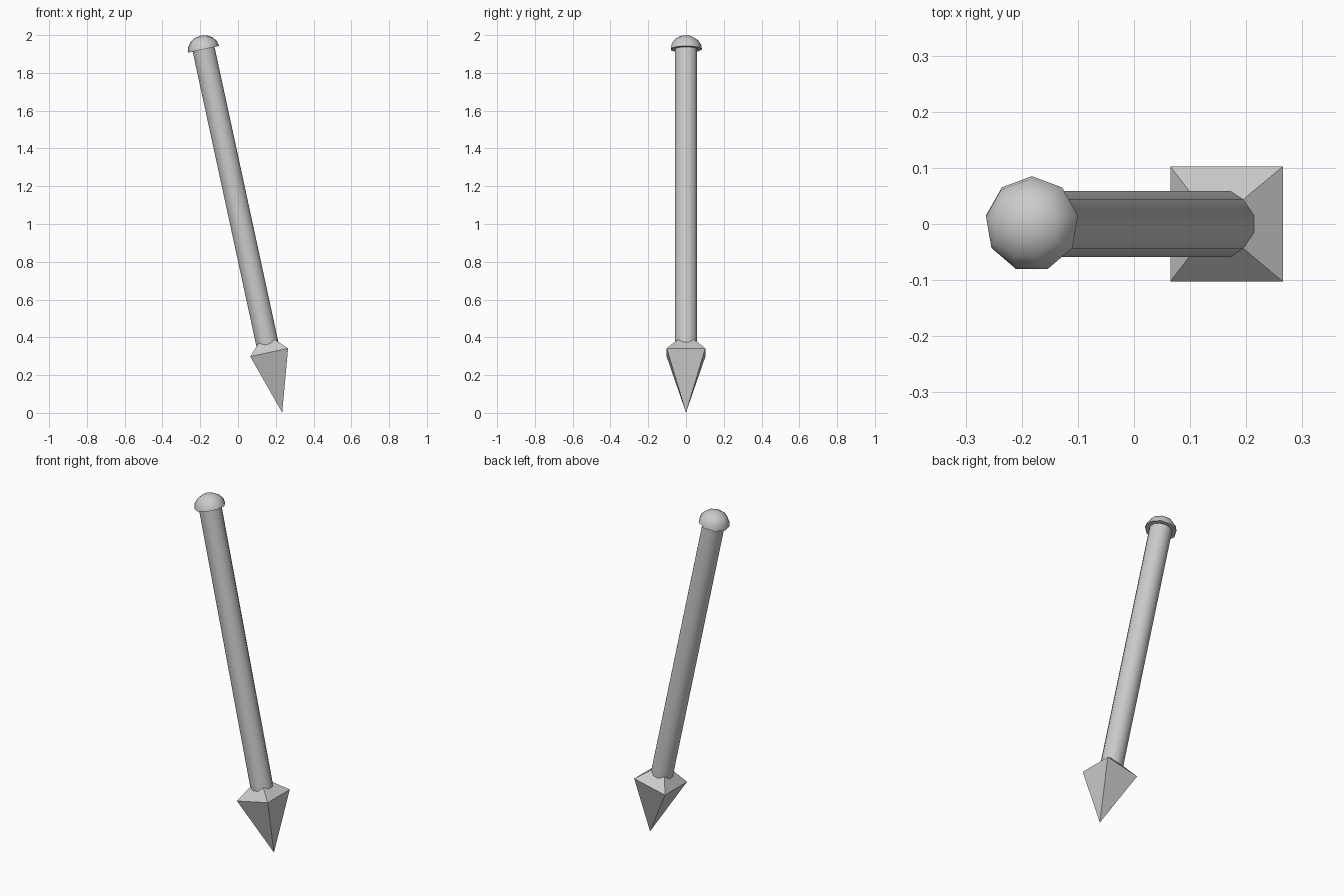
import bpy, bmesh
from math import sin, cos, radians, pi
from mathutils import Matrix

if "Cube" in bpy.data.objects:
    bpy.data.objects.remove(bpy.data.objects["Cube"])

# Shared tilted axis: origin at the widest part of the spike, z runs up the shaft
TILT = Matrix.Translation((0.165, 0, 0.32)) @ Matrix.Rotation(radians(-12.2), 4, 'Y')


def turned(name, profile, sides, start, smooth):
    """Closed solid turned from (radius, height) points; start = angle of first corner."""
    bm = bmesh.new()
    rings = []
    for r, h in profile:
        if r == 0:
            rings.append([bm.verts.new((0, 0, h))])
        else:
            rings.append([bm.verts.new((r * cos(start + 2 * pi * i / sides),
                                        r * sin(start + 2 * pi * i / sides), h))
                          for i in range(sides)])
    for a, b in zip(rings, rings[1:]):
        for i in range(sides):
            j = (i + 1) % sides
            if len(a) == 1:
                bm.faces.new((a[0], b[j], b[i]))
            elif len(b) == 1:
                bm.faces.new((a[i], a[j], b[0]))
            else:
                bm.faces.new((a[i], a[j], b[j], b[i]))
    for ring in (rings[0], rings[-1]):
        if len(ring) > 1:
            bm.faces.new(ring)
    bmesh.ops.recalc_face_normals(bm, faces=bm.faces)
    bm.transform(TILT)
    mesh = bpy.data.meshes.new(name)
    bm.to_mesh(mesh)
    bm.free()
    obj = bpy.data.objects.new(name, mesh)
    bpy.context.collection.objects.link(obj)
    if smooth:
        bpy.ops.object.select_all(action='DESELECT')
        obj.select_set(True)
        bpy.context.view_layer.objects.active = obj
        bpy.ops.object.shade_smooth_by_angle(angle=radians(45))
    return obj


CAP_BASE = 1.642

# Square pointed spike at the foot
turned("spike", [(0, -0.326), (0.145, 0), (0, 0.105)], 4, pi / 4, False)

# Twelve-sided shaft, sunk into the spike and ending under the cap
turned("shaft", [(0.0613, 0.02), (0.0613, CAP_BASE)], 12, pi / 12, True)

# Nine-sided, slightly flattened dome cap
dome = [(0.0852 * cos(radians(a)), CAP_BASE + 0.074 * sin(radians(a)))
        for a in (0, 22.5, 45, 67.5)]
turned("cap", dome + [(0, CAP_BASE + 0.074)], 9, pi / 2, True)
